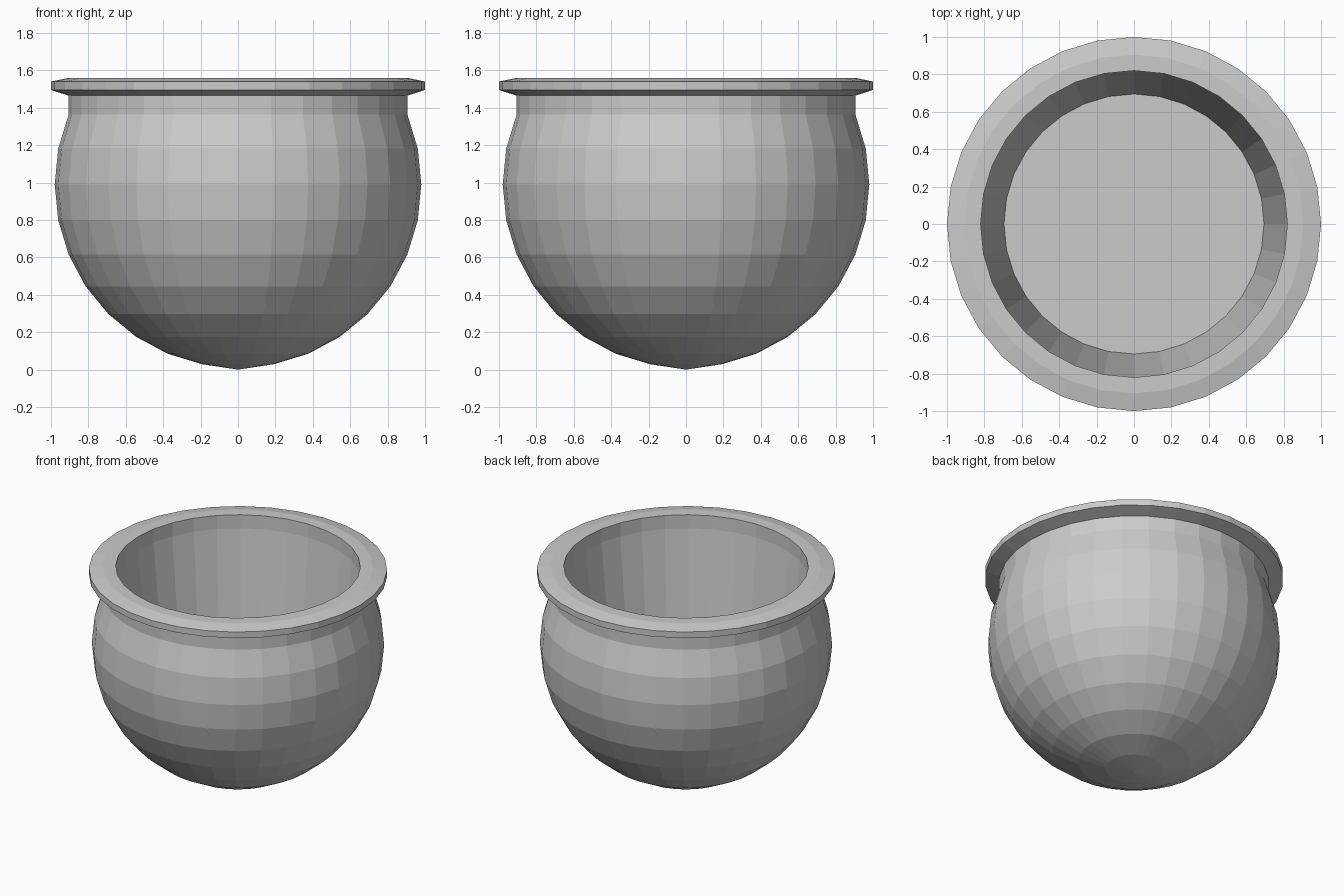
import bpy
import bmesh
from math import sin, cos, pi

cube = bpy.data.objects.get("Cube")
if cube:
    bpy.data.objects.remove(cube, do_unlink=True)

SIDES = 32
RADIUS = 0.98
CENTRE = 0.99

clay = bpy.data.materials.new("grey clay")
clay.use_nodes = True
grey = (0.6, 0.6, 0.6, 1)
clay.diffuse_color = grey
clay.node_tree.nodes["Principled BSDF"].inputs["Base Color"].default_value = grey


def lathe(name, profile):
    """Turn an (r, z) profile around z; the ends are capped with flat or pointed fans."""
    bm = bmesh.new()
    rings = []
    for r, z in profile:
        if r == 0:
            rings.append([bm.verts.new((0, 0, z))] * SIDES)
        else:
            angles = [2 * pi * i / SIDES for i in range(SIDES)]
            rings.append([bm.verts.new((r * cos(a), r * sin(a), z)) for a in angles])
    for low, high in zip(rings, rings[1:]):
        for i in range(SIDES):
            j = (i + 1) % SIDES
            corners = dict.fromkeys((low[i], low[j], high[j], high[i]))
            bm.faces.new(list(corners))
    bmesh.ops.recalc_face_normals(bm, faces=bm.faces)
    mesh = bpy.data.meshes.new(name)
    bm.to_mesh(mesh)
    bm.free()
    mesh.materials.append(clay)
    obj = bpy.data.objects.new(name, mesh)
    bpy.context.collection.objects.link(obj)
    return obj


# Round outer belly, from the bottom point up to the neck
belly = [(RADIUS * sin(pi * k / 16), CENTRE - RADIUS * cos(pi * k / 16)) for k in range(11)]
belly[0] = (0, 0)
neck_radius = belly[-1][0]

# Straight neck and flared rim
rim = [(neck_radius, 1.465), (1.0, 1.495), (1.0, 1.54), (neck_radius, 1.56), (0.82, 1.56)]

# Tapered inner wall down to a flat floor
inside = [(0.82, 1.46), (0.695, 0.31), (0, 0.31)]

lathe("pot", belly + rim + inside)
